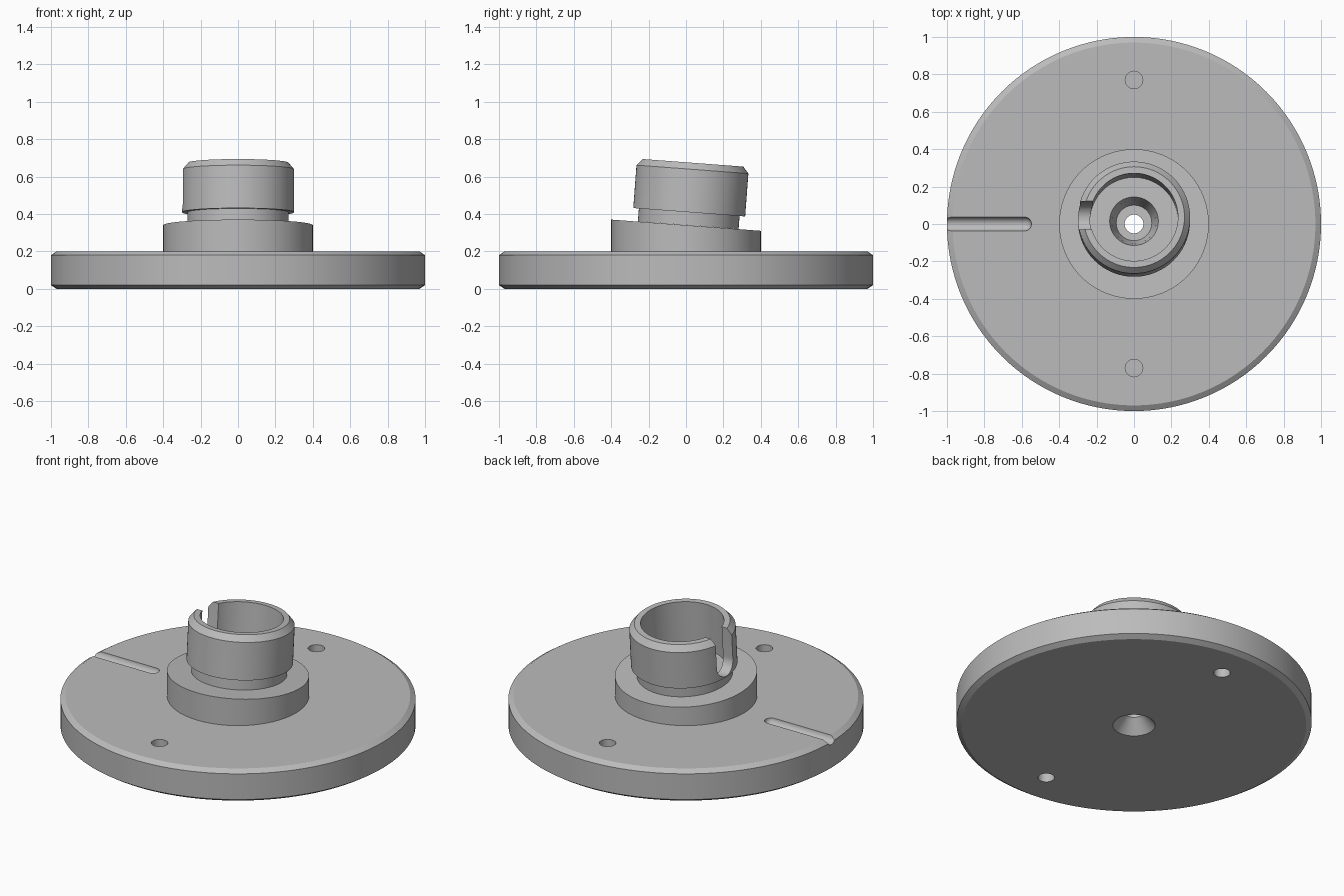
import bpy, bmesh, math
from mathutils import Matrix, Vector

cube = bpy.data.objects.get("Cube")
if cube:
    bpy.data.objects.remove(cube, do_unlink=True)

metal = bpy.data.materials.new("plain grey metal")
metal.use_nodes = True
GREY = (0.5, 0.5, 0.5, 1)
metal.diffuse_color = GREY
metal.node_tree.nodes["Principled BSDF"].inputs["Base Color"].default_value = GREY

# Axis of the leaning socket, tipped towards the back
LEAN = math.atan(0.075)
TILT = Matrix.Translation((0, 0, 0.18)) @ Matrix.Rotation(-LEAN, 4, 'X')


def finish(name, bm, matrix=Matrix.Identity(4)):
    bmesh.ops.transform(bm, matrix=matrix, verts=bm.verts)
    bmesh.ops.recalc_face_normals(bm, faces=bm.faces)
    mesh = bpy.data.meshes.new(name)
    bm.to_mesh(mesh)
    bm.free()
    mesh.materials.append(metal)
    obj = bpy.data.objects.new(name, mesh)
    bpy.context.collection.objects.link(obj)
    return obj


def lathe(name, profile, matrix=Matrix.Identity(4), steps=96):
    """Revolve (radius, height) points that start and end on the axis."""
    bm = bmesh.new()
    verts = [bm.verts.new((r, 0, z)) for r, z in profile]
    edges = [bm.edges.new(pair) for pair in zip(verts, verts[1:])]
    bmesh.ops.spin(bm, geom=verts + edges, cent=(0, 0, 0), axis=(0, 0, 1),
                   angle=math.tau, steps=steps)
    bmesh.ops.remove_doubles(bm, verts=bm.verts, dist=1e-5)
    return finish(name, bm, matrix)


def rod(name, radius, low, high, matrix=Matrix.Identity(4), steps=32):
    return lathe(name, [(0, low), (radius, low), (radius, high), (0, high)], matrix, steps)


def cut(obj, cutters):
    bpy.ops.object.select_all(action='DESELECT')
    bpy.context.view_layer.objects.active = obj
    obj.select_set(True)
    for cutter in cutters:
        cutter.hide_render = True
        mod = obj.modifiers.new("cut", 'BOOLEAN')
        mod.operation = 'DIFFERENCE'
        mod.solver = 'EXACT'
        mod.object = cutter
        bpy.ops.object.modifier_apply(modifier=mod.name)
    bpy.ops.object.shade_smooth_by_angle(angle=math.radians(30))


# Base disc with bevelled rims
disc = lathe("base_disc", [(0, 0), (0.97, 0), (1, 0.02), (1, 0.18), (0.97, 0.2), (0, 0.2)], steps=128)

# Hub with a slanted top
hub = rod("hub", 0.4, 0.2, 0.34, steps=96)
for v in hub.data.vertices:
    if v.co.z > 0.3:
        v.co.z = 0.34 - 0.075 * v.co.y

# Leaning socket: narrow neck, wide collar, bevelled mouth
socket = lathe("socket", [(0, 0.16), (0.27, 0.16), (0.27, 0.23), (0.3, 0.23),
                          (0.3, 0.46), (0.27, 0.495), (0, 0.495)], TILT)

# Socket bore narrowing to the centre hole, and the countersink below
bore = lathe("bore_cutter", [(0, 0.08), (0.095, 0.08), (0.13, 0.2), (0.235, 0.2),
                             (0.235, 0.6), (0, 0.6)], TILT)
hole = lathe("centre_hole_cutter", [(0, -0.02), (0.137, -0.02), (0.05, 0.08), (0.05, 0.5), (0, 0.5)])

# Blind pin holes on both faces
pins = [rod("pin_cutter", 0.047, low, low + 0.12, Matrix.Translation((0, side * 0.77, 0)))
        for side in (-1, 1) for low in (-0.04, 0.12)]

# Round-bottomed radial groove with a ball end
R = 0.037
ball = [(R * math.cos(a), 0.585 - R * math.sin(a))
        for a in (math.pi / 2 * (1 - i / 8) for i in range(9))]
ball[0] = (0, 0.585 - R)
groove = lathe("groove_cutter", ball + [(R, 1.1), (0, 1.1)],
               Matrix.Translation((0, 0, 0.2)) @ Matrix.Rotation(-math.pi / 2, 4, 'Y'), 32)

# Round-bottomed key slot in the right side of the collar
HALF = 0.075
bm = bmesh.new()
outline = [(-HALF, 0.6)] + [(-HALF * math.cos(math.pi * i / 20), 0.31 - HALF * math.sin(math.pi * i / 20))
                            for i in range(21)] + [(HALF, 0.6)]
face = bm.faces.new([bm.verts.new((-0.4, y + 0.01, z)) for y, z in outline])
extruded = bmesh.ops.extrude_face_region(bm, geom=[face])["geom"]
bmesh.ops.translate(bm, vec=Vector((0.25, 0, 0)),
                    verts=[g for g in extruded if isinstance(g, bmesh.types.BMVert)])
slot = finish("slot_cutter", bm, TILT)

cut(disc, [hole, groove] + pins)
cut(hub, [bore, hole])
cut(socket, [bore, slot])

for cutter in [bore, hole, groove, slot] + pins:
    bpy.data.objects.remove(cutter, do_unlink=True)
